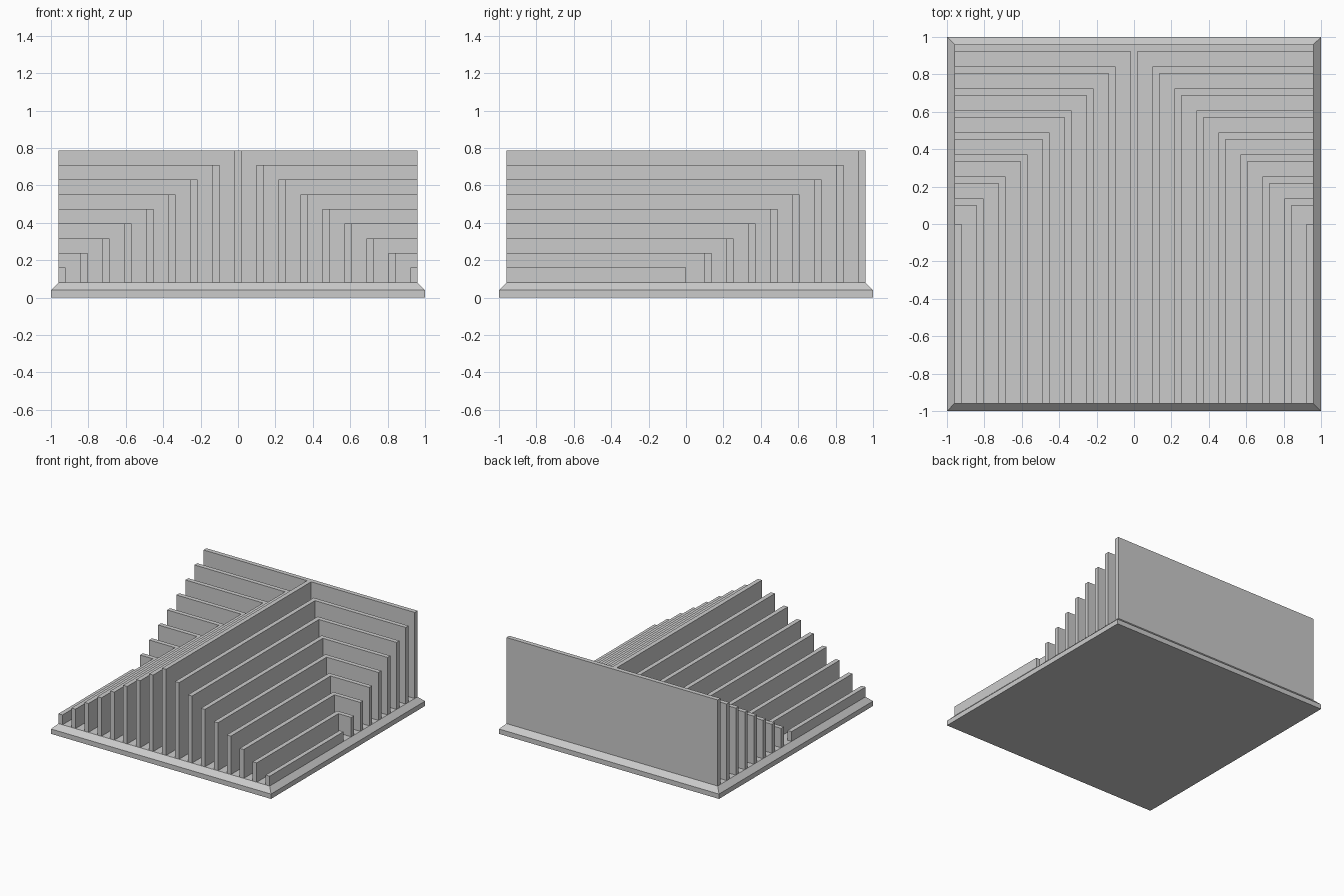
import bpy
import bmesh

default = bpy.data.objects.get("Cube")
if default:
    bpy.data.objects.remove(default, do_unlink=True)

# Single plain metal colour
metal = bpy.data.materials.new("light grey metal")
metal.use_nodes = True
GREY = (0.6, 0.6, 0.6, 1.0)
metal.diffuse_color = GREY
metal.node_tree.nodes["Principled BSDF"].inputs["Base Color"].default_value = GREY

EDGE = 0.96          # fin field half size
BASE_TOP = 0.08
HALF = 0.0185        # half fin thickness
PITCH = 0.1177       # spacing between fins
BACK = EDGE - HALF   # centre line of the back wall
TOP = 0.787
DROP = 0.0783        # height lost per fin


def finish(name, bm):
    bmesh.ops.recalc_face_normals(bm, faces=bm.faces)
    mesh = bpy.data.meshes.new(name)
    bm.to_mesh(mesh)
    bm.free()
    mesh.materials.append(metal)
    obj = bpy.data.objects.new(name, mesh)
    bpy.context.collection.objects.link(obj)
    return obj


def extrude_plan(name, outline, z0, z1):
    """Raise a plan outline into a solid wall."""
    bm = bmesh.new()
    face = bm.faces.new([bm.verts.new((x, y, z0)) for x, y in outline])
    raised = bmesh.ops.extrude_face_region(bm, geom=[face], use_keep_orig=True)
    verts = [v for v in raised["geom"] if isinstance(v, bmesh.types.BMVert)]
    bmesh.ops.translate(bm, verts=verts, vec=(0, 0, z1 - z0))
    return finish(name, bm)


# Base plate with a chamfered upper rim
bm = bmesh.new()
bmesh.ops.create_cube(bm, size=1)
bmesh.ops.scale(bm, vec=(2, 2, BASE_TOP), verts=bm.verts)
bmesh.ops.translate(bm, vec=(0, 0, BASE_TOP / 2), verts=bm.verts)
rim = [e for e in bm.edges if all(v.co.z > BASE_TOP / 2 for v in e.verts)]
bmesh.ops.bevel(bm, geom=rim, offset=0.04, segments=1, affect='EDGES')
finish("base_plate", bm)

# Central fin joined to the back wall
inner = BACK - HALF
extrude_plan("centre_fin_and_back_wall", [
    (-HALF, -EDGE), (HALF, -EDGE), (HALF, inner), (EDGE, inner),
    (EDGE, EDGE), (-EDGE, EDGE), (-EDGE, inner), (-HALF, inner)], BASE_TOP, TOP)

# Angled fins stepping down and outward on both sides
for side, label in ((1, "left"), (-1, "right")):
    for k in range(1, 8):
        x, y = PITCH * k, BACK - PITCH * k
        plan = [(x - HALF, -EDGE), (x + HALF, -EDGE), (x + HALF, y - HALF),
                (EDGE, y - HALF), (EDGE, y + HALF), (x - HALF, y + HALF)]
        extrude_plan(f"{label}_angled_fin_{k}", [(side * px, py) for px, py in plan],
                     BASE_TOP, TOP - DROP * k)
    # Outermost short straight fin
    plan = [(EDGE - 2 * HALF, -EDGE), (EDGE, -EDGE), (EDGE, 0), (EDGE - 2 * HALF, 0)]
    extrude_plan(f"{label}_outer_fin", [(side * px, py) for px, py in plan],
                 BASE_TOP, TOP - DROP * 8)
